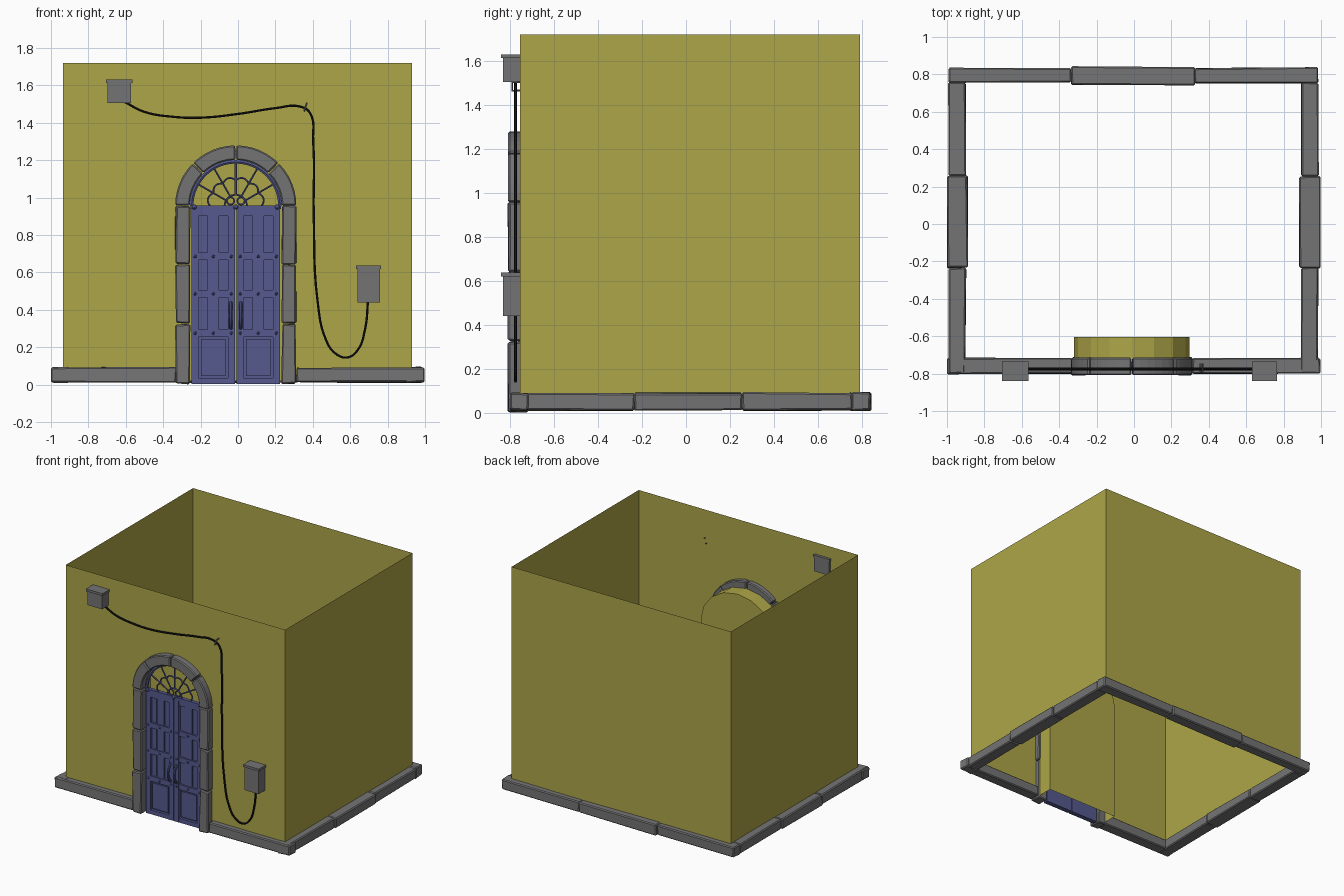
import bpy, bmesh, math, random
from mathutils import Vector, Matrix

random.seed(4)
if "Cube" in bpy.data.objects:
    bpy.data.objects.remove(bpy.data.objects["Cube"])


def material(name, rgb):
    m = bpy.data.materials.new(name)
    m.use_nodes = True
    m.diffuse_color = (*rgb, 1)
    m.node_tree.nodes["Principled BSDF"].inputs["Base Color"].default_value = (*rgb, 1)
    return m


YELLOW = material("yellow plaster", (0.42, 0.38, 0.065))
GREY = material("grey stone", (0.175, 0.175, 0.175))
BLUE = material("blue paint", (0.09, 0.1, 0.27))
BLACK = material("black rubber", (0.008, 0.008, 0.008))

CX = -0.012      # centre line of the doorway
SPRING = 0.955   # height where the arch starts


def finish(bm, name, mat):
    mesh = bpy.data.meshes.new(name)
    bm.to_mesh(mesh)
    bm.free()
    mesh.materials.append(mat)
    ob = bpy.data.objects.new(name, mesh)
    bpy.context.collection.objects.link(ob)
    return ob


def add_box(bm, x, y, z):
    size = Vector((abs(x[1] - x[0]), y[1] - y[0], z[1] - z[0]))
    mid = Vector((sum(x), sum(y), sum(z))) / 2
    mat = Matrix.Translation(mid) @ Matrix.Diagonal((*size, 1))
    return bmesh.ops.create_cube(bm, size=1, matrix=mat)["verts"]


def soften(bm, width):
    bmesh.ops.bevel(bm, geom=bm.edges[:], offset=width, segments=1,
                    affect='EDGES', clamp_overlap=True)


def stone(name, x, y, z):
    # rough-hewn block: slightly uneven corners, chipped edges
    bm = bmesh.new()
    for v in add_box(bm, x, y, z):
        v.co += Vector([random.uniform(-0.004, 0.004) for _ in range(3)])
        v.co.z = max(v.co.z, 0)
    soften(bm, 0.007)
    return finish(bm, name, GREY)


def arc(rx, rz, a0, a1, n):
    angles = [math.radians(a0 + (a1 - a0) * i / n) for i in range(n + 1)]
    return [(CX + rx * math.cos(a), SPRING + rz * math.sin(a)) for a in angles]


def extrude_profile(bm, pts, y0, y1):
    face = bm.faces.new([bm.verts.new((x, y0, z)) for x, z in pts])
    moved = bmesh.ops.extrude_face_region(bm, geom=[face])["geom"]
    bmesh.ops.translate(bm, vec=(0, y1 - y0, 0),
                        verts=[g for g in moved if isinstance(g, bmesh.types.BMVert)])
    bmesh.ops.recalc_face_normals(bm, faces=bm.faces)


def tubes(name, paths, radius, mat, smooth=False):
    cu = bpy.data.curves.new(name, 'CURVE')
    cu.dimensions = '3D'
    cu.bevel_depth = radius
    cu.bevel_resolution = 1
    cu.use_fill_caps = True
    cu.resolution_u = 6
    for path in paths:
        sp = cu.splines.new('BEZIER' if smooth else 'POLY')
        if smooth:
            sp.bezier_points.add(len(path) - 1)
            for p, co in zip(sp.bezier_points, path):
                p.co = co
                p.handle_left_type = p.handle_right_type = 'AUTO'
        else:
            sp.points.add(len(path) - 1)
            for p, co in zip(sp.points, path):
                p.co = (*co, 1)
    cu.materials.append(mat)
    ob = bpy.data.objects.new(name, cu)
    bpy.context.collection.objects.link(ob)
    bpy.ops.object.select_all(action='DESELECT')
    ob.select_set(True)
    bpy.context.view_layer.objects.active = ob
    bpy.ops.object.convert(target='MESH')
    bpy.ops.object.shade_smooth_by_angle()


# Thin open-topped walls, the front one with an arched opening
L, R, F, B, LOW, TOP = -0.935, 0.93, -0.755, 0.79, 0.05, 1.72
bm = bmesh.new()
for pts in ([(R, F), (R, B)], [(R, B), (L, B)], [(L, B), (L, F)]):
    (ax, ay), (bx, by) = pts
    bm.faces.new([bm.verts.new(c) for c in
                  ((ax, ay, LOW), (bx, by, LOW), (bx, by, TOP), (ax, ay, TOP))])
opening = [(CX + 0.29, LOW)] + arc(0.29, 0.29, 0, 180, 16) + [(CX - 0.29, LOW)]
outline = [(L, LOW), (L, TOP), (R, TOP), (R, LOW)] + opening
bm.faces.new([bm.verts.new((x, F, z)) for x, z in reversed(outline)])
bmesh.ops.remove_doubles(bm, verts=bm.verts, dist=0.0001)
finish(bm, "walls", YELLOW)

# Shallow niche behind the door, open at the front and bottom
bm = bmesh.new()
extrude_profile(bm, [(CX + 0.31, 0.02)] + arc(0.31, 0.275, 0, 180, 8) + [(CX - 0.31, 0.02)],
                -0.72, -0.605)
gone = [f for f in bm.faces if f.normal.y < -0.9 or f.normal.z < -0.9]
bmesh.ops.delete(bm, geom=gone, context='FACES')
finish(bm, "door_niche", YELLOW)

# Plinth of long stone blocks
Z = (0.012, 0.092)
stone("plinth_front_right", (-0.998, -0.33), (-0.8, -0.717), Z)
stone("plinth_front_left", (0.31, 0.995), (-0.8, -0.717), Z)
stone("plinth_back_right", (-0.99, -0.335), (0.755, 0.835), Z)
stone("plinth_back_middle", (-0.335, 0.325), (0.742, 0.84), Z)
stone("plinth_back_left", (0.325, 0.985), (0.755, 0.835), Z)
for side, a, b in (("right", -0.99, -0.9), ("left", 0.895, 0.985)):
    stone("plinth_side_front_" + side, (a, b), (-0.8, -0.235), Z)
    stone("plinth_side_middle_" + side, (a - 0.01, b + 0.01), (-0.235, 0.255), Z)
    stone("plinth_side_back_" + side, (a, b), (0.255, 0.755), Z)

# Door surround: three jamb stones a side and four arch stones
for s, side in ((-1, "right"), (1, "left")):
    for i, (z0, z1) in enumerate(((0.004, 0.322), (0.326, 0.64), (0.644, 0.955))):
        xs = sorted((CX + s * 0.246, CX + s * 0.322))
        stone(f"jamb_{side}_{i + 1}", xs, (-0.808, -0.715), (z0, z1))
for i in range(4):
    a0, a1 = i * 45 + 0.5, i * 45 + 44.5
    bm = bmesh.new()
    extrude_profile(bm, arc(0.324, 0.324, a0, a1, 6) + arc(0.246, 0.246, a1, a0, 6),
                    -0.808, -0.715)
    sharp = [e for e in bm.edges if e.calc_face_angle(0) > 0.7]
    bmesh.ops.bevel(bm, geom=sharp, offset=0.007, segments=1, affect='EDGES')
    finish(bm, f"arch_stone_{i + 1}", GREY)

# Double doors with framed planks, rails and studs
RAILS = ((0.002, 0.035), (0.255, 0.295), (0.465, 0.505), (0.665, 0.705), (0.9, 0.938))
STILES = ((0.004, 0.042), (0.198, 0.236))
BOARDS = ((0.05, 0.084, -0.748), (0.09, 0.15, -0.755), (0.156, 0.19, -0.748))
for s, side in ((-1, "right"), (1, "left")):
    def span(a, b):
        return sorted((CX + s * a, CX + s * b))
    bm = bmesh.new()
    add_box(bm, span(0.004, 0.236), (-0.742, -0.725), (0.002, 0.938))
    for a, b in STILES:
        add_box(bm, span(a, b), (-0.763, -0.74), (0.002, 0.938))
    for a, b in RAILS:
        add_box(bm, span(0.04, 0.2), (-0.762, -0.74), (a, b))
    for (_, low), (high, _) in zip(RAILS[1:], RAILS[2:]):
        for a, b, y in BOARDS:
            add_box(bm, span(a, b), (y, -0.74), (low, high))
    add_box(bm, span(0.054, 0.186), (-0.755, -0.74), (0.047, 0.243))
    for z in (0.275, 0.485, 0.685):
        for u in (0.024, 0.12, 0.217):
            bmesh.ops.create_icosphere(bm, subdivisions=1, radius=0.009,
                                       matrix=Matrix.Translation((CX + s * u, -0.763, z)))
    finish(bm, "door_" + side, BLUE)
    x = CX + s * 0.026
    tubes("door_handle_" + side, [[(x, -0.762, 0.3), (x, -0.785, 0.325), (x, -0.795, 0.37),
                                   (x, -0.785, 0.415), (x, -0.762, 0.44)]], 0.009, BLUE, True)

# Fanlight: sill, rim, spokes, scalloped ring and hub scrolls
bm = bmesh.new()
add_box(bm, (CX - 0.243, CX + 0.243), (-0.765, -0.735), (0.938, 0.958))
for s in (-1, 0, 1):
    bmesh.ops.create_icosphere(bm, subdivisions=2, radius=0.014,
                               matrix=Matrix.Translation((CX + s * 0.222, -0.762, 0.95)))
finish(bm, "fanlight_sill", BLUE)


def at_front(pts):
    return [(x, -0.752, z) for x, z in pts]


tubes("fanlight_rim", [at_front(arc(0.236, 0.236, 0, 180, 32))], 0.011, BLUE)
bars = [at_front([arc(r, r, a, a, 1)[0] for r in (0.055, 0.23)]) for a in range(30, 180, 30)]
bars.append(at_front(arc(0.06, 0.06, 0, 180, 16)))
for a in range(0, 180, 30):
    scallop = []
    for i in range(7):
        r = 0.138 + 0.016 * math.sin(math.pi * i / 6)
        scallop.append(arc(r, r, a + i * 5, a + i * 5, 1)[0])
    bars.append(at_front(scallop))
for s in (-1, 1):
    bars.append([(CX + s * (0.028 + 0.02 * math.cos(t * math.pi / 6)), -0.752,
                  0.982 + 0.02 * math.sin(t * math.pi / 6)) for t in range(13)])
tubes("fanlight_bars", bars, 0.0055, BLUE)

# Wall boxes with overhanging lids
for name, x, z in (("upper_wall_box", (-0.698, -0.572), (1.505, 1.63)),
                   ("lower_wall_box", (0.638, 0.758), (0.44, 0.637))):
    bm = bmesh.new()
    add_box(bm, x, (-0.832, -0.737), (z[0], z[1] - 0.015))
    add_box(bm, (x[0] - 0.007, x[1] + 0.007), (-0.84, -0.735), (z[1] - 0.018, z[1]))
    finish(bm, name, GREY)

# Sagging cable between the boxes, held by a staple
path = [(-0.605, 1.51), (-0.5, 1.458), (-0.35, 1.432), (-0.2, 1.427), (0, 1.447), (0.2, 1.478),
        (0.33, 1.487), (0.383, 1.455), (0.402, 1.3), (0.405, 0.9), (0.425, 0.45), (0.47, 0.24),
        (0.52, 0.167), (0.585, 0.145), (0.64, 0.185), (0.68, 0.3), (0.695, 0.445)]
tubes("cable", [[(x, -0.775, z) for x, z in path]], 0.007, BLACK, True)
tubes("cable_staple", [[(0.355, -0.745, 1.465), (0.355, -0.79, 1.465),
                        (0.367, -0.79, 1.503), (0.367, -0.745, 1.503)]], 0.005, GREY)
